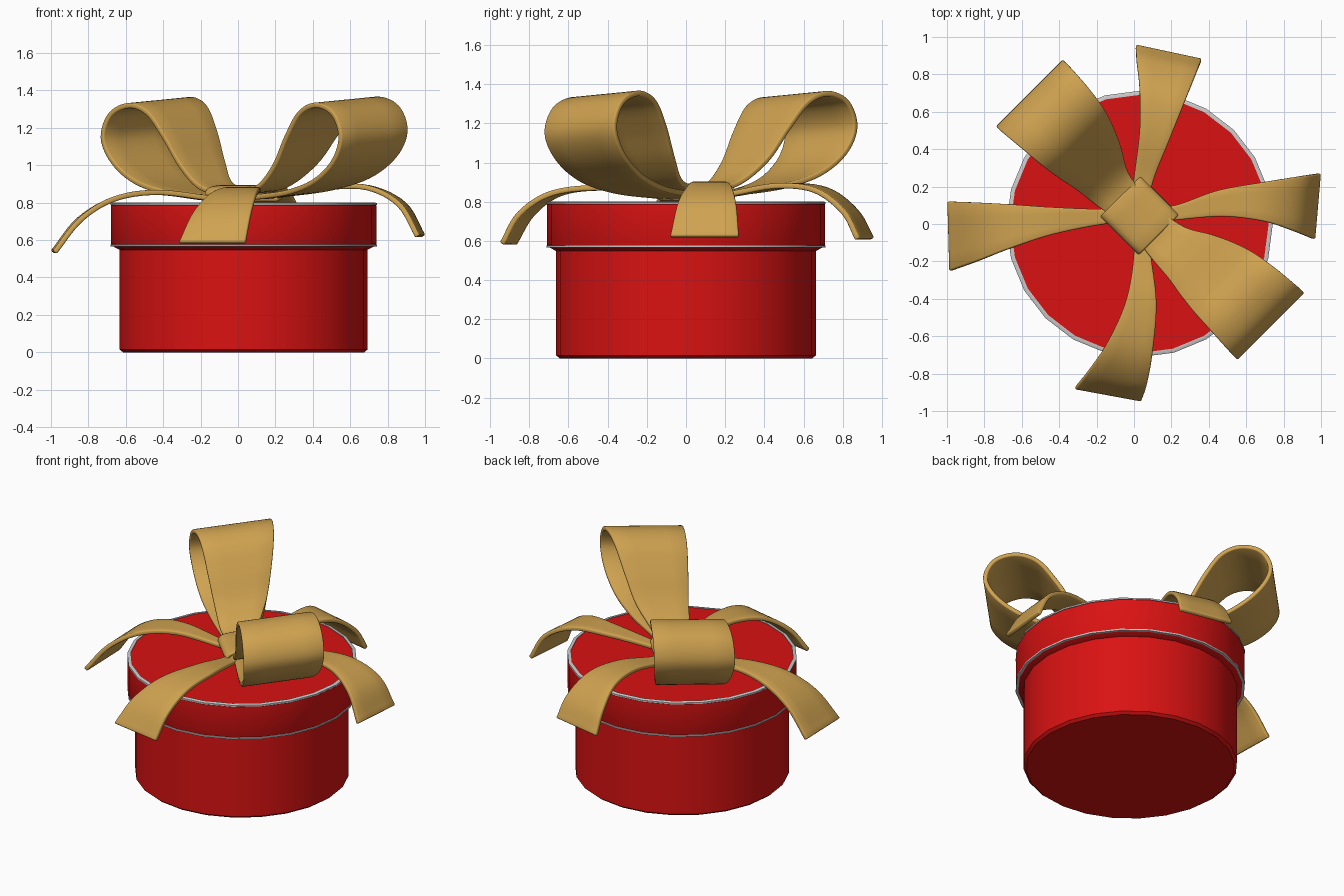
import bpy, bmesh
from math import sin, cos, pi
from mathutils import Vector

if "Cube" in bpy.data.objects:
    bpy.data.objects.remove(bpy.data.objects["Cube"])


def material(name, rgb):
    m = bpy.data.materials.new(name)
    m.diffuse_color = (*rgb, 1)
    m.use_nodes = True
    m.node_tree.nodes["Principled BSDF"].inputs["Base Color"].default_value = m.diffuse_color
    return m


RED = material("red_card", (0.70, 0.006, 0.006))
GOLD = material("gold_ribbon", (0.62, 0.36, 0.08))
CX, CY = 0.03, 0.0      # box axis
KX, KY = 0.03, 0.045    # knot centre


def finish(name, bm, mat, angle):
    bmesh.ops.recalc_face_normals(bm, faces=bm.faces)
    me = bpy.data.meshes.new(name)
    bm.to_mesh(me)
    bm.free()
    ob = bpy.data.objects.new(name, me)
    bpy.context.collection.objects.link(ob)
    if mat:
        me.materials.append(mat)
    bpy.ops.object.select_all(action='DESELECT')
    ob.select_set(True)
    bpy.context.view_layer.objects.active = ob
    bpy.ops.object.shade_smooth_by_angle(angle=angle)
    return ob


def lathe(name, profile, mat, closed=False, n=24):
    """Revolve (radius, z) points; open profiles get flat end caps."""
    bm = bmesh.new()
    rings = [[bm.verts.new((CX + r * cos(2 * pi * i / n), CY + r * sin(2 * pi * i / n), z))
              for i in range(n)] for r, z in profile]
    pairs = list(zip(rings, rings[1:]))
    if closed:
        pairs.append((rings[-1], rings[0]))
    else:
        bm.faces.new(rings[0])
        bm.faces.new(rings[-1])
    for a, b in pairs:
        for i in range(n):
            j = (i + 1) % n
            bm.faces.new((a[i], a[j], b[j], b[i]))
    return finish(name, bm, mat, 0.6)


def catmull(points, steps):
    p = [2 * points[0] - points[1]] + points + [2 * points[-1] - points[-2]]
    out = []
    for i in range(1, len(p) - 2):
        a, b, c, d = p[i - 1:i + 3]
        for k in range(steps):
            t = k / steps
            out.append(0.5 * (2 * b + (c - a) * t + (2 * a - 5 * b + 4 * c - d) * t * t
                              + (3 * b - a - 3 * c + d) * t ** 3))
    return out + [points[-1]]


def ribbon(name, left, right, thick=0.028, steps=6, across=4):
    """Thick strip between two smooth edge paths."""
    bm = bmesh.new()
    rows = []
    for l, r in zip(catmull(left, steps), catmull(right, steps)):
        rows.append([bm.verts.new(l.lerp(r, k / across)) for k in range(across + 1)])
    for a, b in zip(rows, rows[1:]):
        for k in range(across):
            bm.faces.new((a[k], a[k + 1], b[k + 1], b[k]))
    ob = finish(name, bm, GOLD, 0.7)
    s = ob.modifiers.new("thickness", 'SOLIDIFY')
    s.thickness, s.offset = thick, 0
    b = ob.modifiers.new("soft_edges", 'BEVEL')
    b.width, b.segments, b.limit_method, b.angle_limit = 0.008, 2, 'ANGLE', 0.9
    return ob


# Box body, lid and the pale rims of the lid
lathe("box_body", [(0.645, 0), (0.663, 0.015), (0.663, 0.56)], RED)
lathe("box_lid", [(0.663, 0.548), (0.705, 0.57), (0.71, 0.58), (0.71, 0.785), (0.70, 0.797)], RED)
for rim, z in (("lid_top_rim", 0.793), ("lid_bottom_rim", 0.571)):
    lathe(rim, [(0.69, z - 0.006), (0.712, z - 0.006), (0.712, z + 0.004),
                (0.703, z + 0.008), (0.69, z + 0.008)], None, closed=True)

# Bow loops: (distance from knot, height, sideways shift, half width)
LOOP = [(0.0, 0.83, 0, 0.09), (0.2, 0.838, 0, 0.11), (0.45, 0.865, 0.03, 0.17),
        (0.66, 0.925, 0.05, 0.215), (0.81, 1.03, 0.06, 0.24), (0.875, 1.16, 0.06, 0.252),
        (0.82, 1.285, 0.06, 0.25), (0.69, 1.332, 0.06, 0.24), (0.56, 1.29, 0.055, 0.225),
        (0.45, 1.16, 0.045, 0.20), (0.34, 1.0, 0.03, 0.165), (0.2, 0.885, 0, 0.12),
        (0.0, 0.855, 0, 0.09)]
H = 0.5 ** 0.5
for name, side, reach, extra in (("bow_loop_back", -1, 0.99, -0.015), ("bow_loop_front", 1, 1.03, 0.02)):
    edges = []
    for sign in (-1, 1):
        path = []
        for s, z, c, w in LOOP:
            lat = c + extra * s + sign * w
            path.append(Vector((KX + H * (side * s * reach + lat),
                                KY + H * (-side * s * reach + lat), z + 0.07 * lat)))
        edges.append(path)
    ribbon(name, *edges)

# Ribbon tails: rows of left x, left y, right x, right y, height
TAILS = {
    "tail_back": [(-0.02, 0.05, 0.08, 0.05, 0.83), (0.0, 0.25, 0.1, 0.22, 0.84),
                  (0.03, 0.5, 0.19, 0.45, 0.88), (0.03, 0.72, 0.27, 0.65, 0.86),
                  (0.015, 0.87, 0.33, 0.80, 0.75), (0.01, 0.95, 0.36, 0.875, 0.61)],
    "tail_front": [(-0.02, 0.03, 0.08, 0.03, 0.83), (0.0, -0.14, 0.09, -0.16, 0.835),
                   (-0.04, -0.4, 0.12, -0.42, 0.87), (-0.14, -0.63, 0.10, -0.68, 0.845),
                   (-0.24, -0.78, 0.07, -0.85, 0.74), (-0.315, -0.875, 0.04, -0.94, 0.585)],
    "tail_right": [(0.05, 0.09, 0.05, 0.0, 0.83), (0.22, 0.1, 0.22, 0.02, 0.84),
                   (0.45, 0.18, 0.47, 0.04, 0.88), (0.70, 0.225, 0.69, 0.015, 0.88),
                   (0.89, 0.255, 0.86, -0.04, 0.79), (0.99, 0.27, 0.96, -0.08, 0.62)],
    "tail_left": [(0.0, 0.09, 0.0, 0.0, 0.82), (-0.18, 0.08, -0.15, 0.0, 0.825),
                  (-0.44, 0.09, -0.43, -0.055, 0.855), (-0.66, 0.105, -0.66, -0.13, 0.82),
                  (-0.85, 0.115, -0.84, -0.20, 0.71), (-0.99, 0.12, -0.98, -0.25, 0.535)],
}
for name, rows in TAILS.items():
    ribbon(name, [Vector((r[0], r[1], r[4])) for r in rows],
           [Vector((r[2], r[3], r[4])) for r in rows])

# Knot band arched over the middle, square to the loops
ARCH = [(-0.10, 0.815), (-0.14, 0.83), (-0.13, 0.865), (-0.07, 0.88), (0, 0.883),
        (0.07, 0.88), (0.13, 0.865), (0.14, 0.83), (0.10, 0.815)]
knot = [[Vector((KX + H * (t + o), KY + H * (t - o), z)) for t, z in ARCH] for o in (-0.145, 0.145)]
ribbon("knot_band", *knot, thick=0.022, steps=4)
